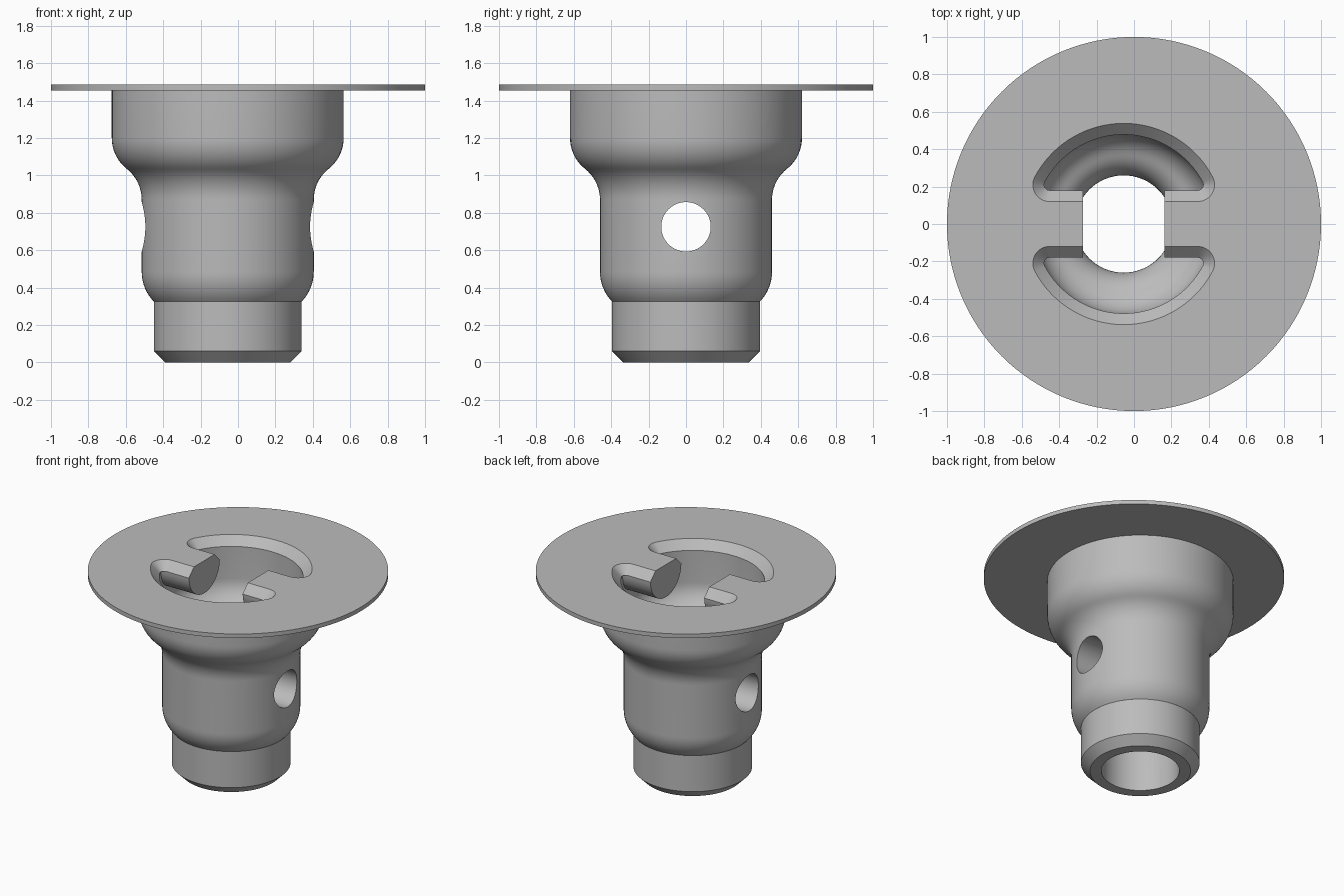
import bpy, bmesh
from math import sin, cos, pi, asin, sqrt, atan2
from mathutils import Matrix

cube = bpy.data.objects.get("Cube")
if cube:
    bpy.data.objects.remove(cube)

AXIS = -0.055            # the body sits off the flange centre
LID, TOP = 1.425, 1.485  # underside of the lid, top of the flange

grey = bpy.data.materials.new("plain grey")
grey.use_nodes = True
colour = (0.5, 0.5, 0.5, 1)
grey.diffuse_color = colour
grey.node_tree.nodes["Principled BSDF"].inputs["Base Color"].default_value = colour


def make(name, bm, helper=False):
    bmesh.ops.recalc_face_normals(bm, faces=bm.faces)
    mesh = bpy.data.meshes.new(name)
    bm.to_mesh(mesh)
    bm.free()
    mesh.materials.append(grey)
    obj = bpy.data.objects.new(name, mesh)
    bpy.context.collection.objects.link(obj)
    obj.hide_render = helper
    return obj


def loft(name, rings, helper=True):
    """Skin equal-length closed rings and cap both ends."""
    bm = bmesh.new()
    loops = [[bm.verts.new(p) for p in ring] for ring in rings]
    for a, b in zip(loops, loops[1:]):
        for i in range(len(a)):
            j = (i + 1) % len(a)
            bm.faces.new((a[i], a[j], b[j], b[i]))
    bm.faces.new(loops[0])
    bm.faces.new(loops[-1])
    return make(name, bm, helper)


def circle(r, z, x=0, n=96):
    return [(x + r * cos(2 * pi * i / n), r * sin(2 * pi * i / n), z) for i in range(n)]


def s_curve(r0, z0, r1, z1, n=9):
    """Two tangent arcs, vertical at both ends, from a low to a high point."""
    dr, dz = (r1 - r0) / 2, (z1 - z0) / 2
    turn = 2 * atan2(dr, dz)
    rad = dz / sin(turn)
    arc = [(rad * (1 - cos(turn * i / n)), rad * sin(turn * i / n)) for i in range(n + 1)]
    return [(r0 + a, z0 + b) for a, b in arc] + [(r1 - a, z1 - b) for a, b in arc[-2::-1]]


def boolean(target, tool, operation):
    mod = target.modifiers.new(operation.lower(), "BOOLEAN")
    mod.operation, mod.solver, mod.object = operation, "EXACT", tool
    bpy.context.view_layer.objects.active = target
    bpy.ops.object.modifier_apply(modifier=mod.name)
    bpy.data.objects.remove(tool)


# Turned body: outer skin up, lid across
shoulder_r, shoulder_turn = 0.23, 0.77
shoulder = [(0.46 - shoulder_r * (1 - cos(shoulder_turn * i / 8)),
             0.485 - shoulder_r * sin(shoulder_turn * i / 8)) for i in range(8, -1, -1)]
outer = [(0.335, 0), (0.395, 0.06), (0.395, shoulder[0][1])] + shoulder
outer += s_curve(0.46, 0.87, 0.62, 1.2) + [(0.62, 1.47)]
body = loft("drain_body", [circle(r, z, AXIS) for r, z in outer], False)

# Eccentric flange
boolean(body, loft("flange_disc", [circle(1, 1.455, n=128), circle(1, TOP, n=128)]), "UNION")

# Bore widening into the bowl under the lid
inner = [(0.26, -0.1)] + s_curve(0.26, 0.87, 0.48, 1.19) + [(0.48, LID)]
boolean(body, loft("bore_cutter", [circle(r, z, AXIS) for r, z in inner]), "DIFFERENCE")

# Half-round bar across the bowl, fused into the lid
section = [(0.179 * cos(pi + pi * i / 24), LID + 0.179 * sin(pi + pi * i / 24)) for i in range(25)]
section += [(0.1, 1.45), (-0.1, 1.45)]
boolean(body, loft("cross_bar", [[(AXIS + x, y, z) for y, z in section] for x in (-0.54, 0.54)]), "UNION")


def slot_ring(grow, z, side):
    """D-shaped outline with rounded corners, grown evenly from a core shape."""
    core_r, core_y = 0.448, 0.21
    a = asin(core_y / core_r)
    cx = sqrt(core_r ** 2 - core_y ** 2)
    pts = []
    for x, y, r, start, end, n in ((0, 0, core_r + grow, a, pi - a, 48),
                                   (-cx, core_y, grow, pi - a, 1.5 * pi, 16),
                                   (cx, core_y, grow, -pi / 2, a, 16)):
        first = 1 if x < 0 else 0
        last = n if x > 0 else n + 1
        for i in range(first, last):
            t = start + (end - start) * i / n
            pts.append((AXIS + x + r * cos(t), side * (y + r * sin(t)), z))
    return pts


# Two chamfered slots through the lid
for side in (1, -1):
    rings = [slot_ring(g, z, side) for g, z in ((0.03, 1.38), (0.03, LID), (0.105, TOP + 0.015))]
    boolean(body, loft("slot_cutter", rings), "DIFFERENCE")

# Gap that splits the bar into two arms
bm = bmesh.new()
bmesh.ops.create_cube(bm, size=1, matrix=Matrix.Translation((AXIS, 0, 1.4))
                      @ Matrix.Diagonal((0.437, 0.4, 0.5, 1)))
boolean(body, make("gap_cutter", bm, True), "DIFFERENCE")

# Cross hole through both walls
hole = [[(x, y, z + 0.725) for y, z, _ in circle(0.132, 0, n=64)] for x in (-1, 1)]
boolean(body, loft("cross_hole_cutter", hole), "DIFFERENCE")

# Smooth turned surfaces, crisp machined edges
bpy.ops.object.select_all(action="DESELECT")
body.select_set(True)
bpy.context.view_layer.objects.active = body
bpy.ops.object.shade_smooth_by_angle(angle=0.5)
